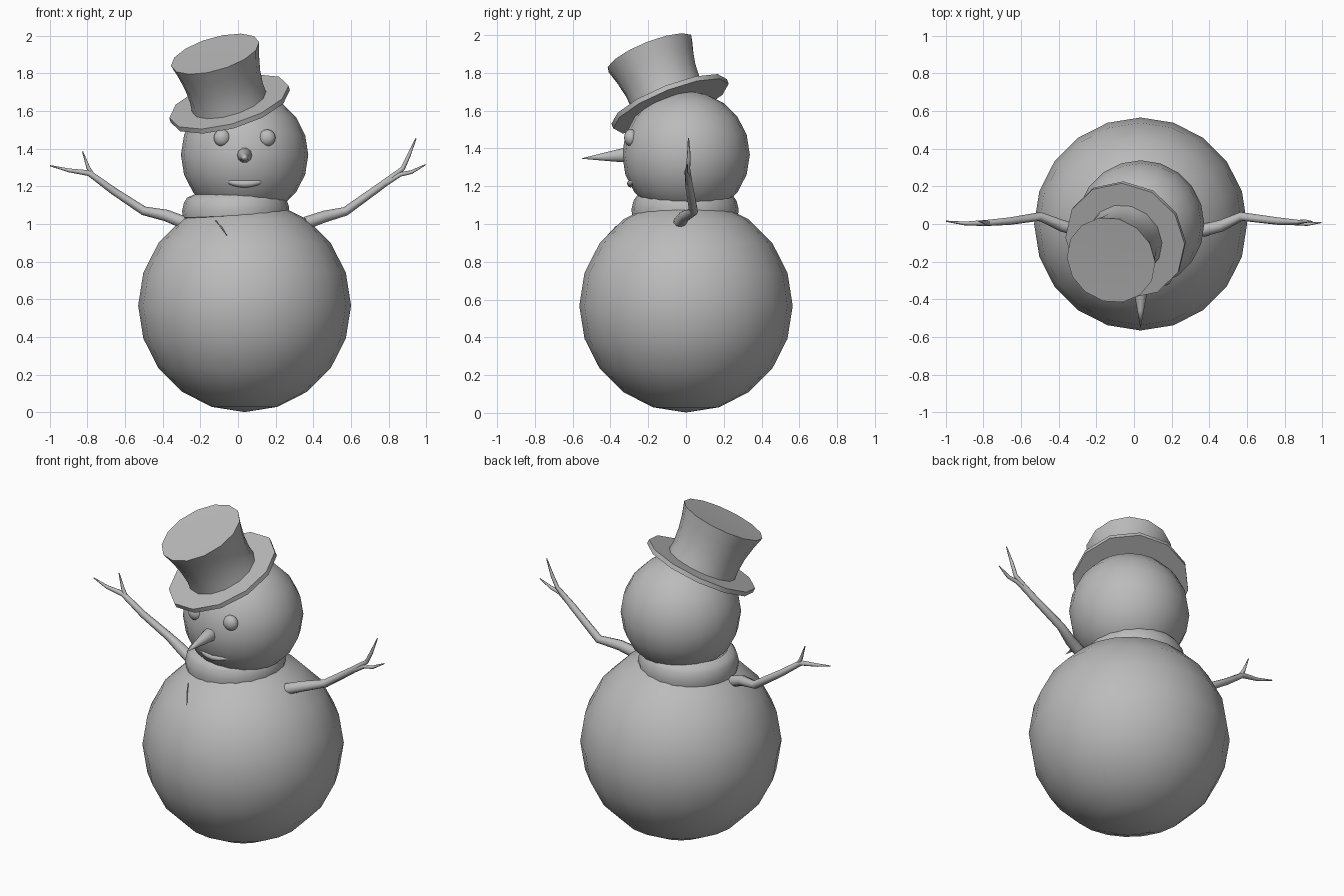
import bpy, bmesh, math
from mathutils import Vector

if "Cube" in bpy.data.objects:
    bpy.data.objects.remove(bpy.data.objects["Cube"])

grey = bpy.data.materials.new("plain grey")
grey.diffuse_color = (0.5, 0.5, 0.5, 1)
grey.use_nodes = True
grey.node_tree.nodes["Principled BSDF"].inputs["Base Color"].default_value = grey.diffuse_color


def finish(ob, name, angle=40):
    ob.name = name
    ob.data.materials.clear()
    ob.data.materials.append(grey)
    bpy.ops.object.select_all(action='DESELECT')
    ob.select_set(True)
    bpy.context.view_layer.objects.active = ob
    bpy.ops.object.shade_smooth_by_angle(angle=math.radians(angle))
    return ob


def ball(name, loc, radii, seg=20, rings=10):
    bpy.ops.mesh.primitive_uv_sphere_add(segments=seg, ring_count=rings, radius=1, location=loc)
    ob = bpy.context.object
    ob.scale = radii
    bpy.ops.object.transform_apply(location=False, rotation=False, scale=True)
    return finish(ob, name)


def lathe(name, profile, seg, loc=(0, 0, 0), axis=(0, 0, 1), angle=35, closed=False):
    """Spin (radius, height) points about an axis; radius 0 makes a pole."""
    bm = bmesh.new()
    rows = []
    for r, z in profile:
        n = 1 if r == 0 else seg
        rows.append([bm.verts.new((r * math.cos(2 * math.pi * i / seg),
                                   r * math.sin(2 * math.pi * i / seg), z)) for i in range(n)])
    pairs = list(zip(rows, rows[1:])) + ([(rows[-1], rows[0])] if closed else [])
    for a, b in pairs:
        for i in range(seg):
            j = (i + 1) % seg
            quad = [a[i % len(a)], a[j % len(a)], b[j % len(b)], b[i % len(b)]]
            bm.faces.new(list(dict.fromkeys(quad)))
    bmesh.ops.recalc_face_normals(bm, faces=bm.faces)
    me = bpy.data.meshes.new(name)
    bm.to_mesh(me)
    bm.free()
    ob = bpy.data.objects.new(name, me)
    bpy.context.collection.objects.link(ob)
    ob.location = loc
    ob.rotation_mode = 'QUATERNION'
    ob.rotation_quaternion = Vector((0, 0, 1)).rotation_difference(Vector(axis))
    return finish(ob, name, angle)


def tube(name, paths, sides=2):
    """Tapered round tubes through (x, y, z, radius) points."""
    cu = bpy.data.curves.new(name, 'CURVE')
    cu.dimensions = '3D'
    cu.bevel_depth = 1
    cu.bevel_resolution = sides
    cu.use_fill_caps = True
    for pts in paths:
        sp = cu.splines.new('POLY')
        sp.points.add(len(pts) - 1)
        for p, (x, y, z, r) in zip(sp.points, pts):
            p.co = (x, y, z, 1)
            p.radius = r
    ob = bpy.data.objects.new(name, cu)
    bpy.context.collection.objects.link(ob)
    bpy.ops.object.select_all(action='DESELECT')
    ob.select_set(True)
    bpy.context.view_layer.objects.active = ob
    bpy.ops.object.convert(target='MESH')
    return finish(bpy.context.object, name, 60)


CX = 0.035

# Snowballs
ball("body", (CX, 0, 0.567), (0.565, 0.565, 0.565))
ball("head", (CX, 0, 1.367), (0.338, 0.338, 0.338))

# Scarf: a rounded band around the neck, with a tail lying on the chest
lathe("scarf", [(0.23, 1.02), (0.28, 1.045), (0.284, 1.08), (0.272, 1.125), (0.255, 1.15),
                (0.22, 1.165)], 20, (CX - 0.005, -0.005, 0), (-0.04, 0, 1), closed=True)
tube("scarf_tail", [[(-0.12, -0.315, 1.02, 0.002), (-0.09, -0.37, 0.985, 0.004),
                     (-0.06, -0.415, 0.94, 0.002)]], 1)

# Top hat, leaning forward and to one side
tilt = (-0.26, -0.36, 0.896)
brim_at = (-0.045, -0.085, 1.638)
lathe("hat_brim", [(0, -0.015), (0.328, -0.015), (0.328, 0.012), (0, 0.012)], 12, brim_at, tilt)
lathe("hat_crown", [(0, 0), (0.205, 0), (0.2, 0.06), (0.206, 0.14), (0.222, 0.22),
                    (0.243, 0.295), (0.236, 0.295), (0, 0.282)], 14, brim_at, tilt)

# Face
for side, dx in (("left", -0.12), ("right", 0.12)):
    ball(side + "_eye", (CX + dx, -0.292, 1.457), (0.045, 0.036, 0.045), 14, 8)
lathe("nose", [(0, -0.02), (0.036, 0), (0.04, 0.02), (0.032, 0.07), (0.018, 0.15), (0, 0.25)],
      10, (CX, -0.308, 1.366), (0, -1, -0.08), angle=60)
mouth = []
for i in range(9):
    t = i / 4 - 1
    mouth.append((CX + 0.118 * t, -0.292 + 0.024 * t * t, 1.214 + 0.021 * t * t,
                  0.003 + 0.018 * (1 - t * t)))
tube("mouth", [mouth])

# Twig arms with forked ends
tube("right_arm", [
    [(0.36, -0.035, 1.005, 0.034), (0.46, -0.01, 1.04, 0.031), (0.57, 0.04, 1.067, 0.024),
     (0.765, 0.015, 1.207, 0.02), (0.875, 0.01, 1.295, 0.012), (0.905, 0.015, 1.36, 0.01),
     (0.945, 0.013, 1.455, 0.003)],
    [(0.765, 0.015, 1.207, 0.018), (0.86, 0.005, 1.263, 0.012), (0.92, 0.0, 1.275, 0.01),
     (0.995, 0.008, 1.315, 0.003)]])
tube("left_arm", [
    [(-0.28, -0.035, 1.005, 0.034), (-0.38, -0.01, 1.045, 0.031), (-0.5, 0.04, 1.07, 0.024),
     (-0.66, 0.015, 1.175, 0.02), (-0.79, 0.005, 1.27, 0.016), (-0.9, 0.003, 1.285, 0.01),
     (-0.998, 0.015, 1.31, 0.003)],
    [(-0.77, 0.005, 1.255, 0.013), (-0.795, 0.01, 1.3, 0.01), (-0.825, 0.015, 1.385, 0.003)]])
